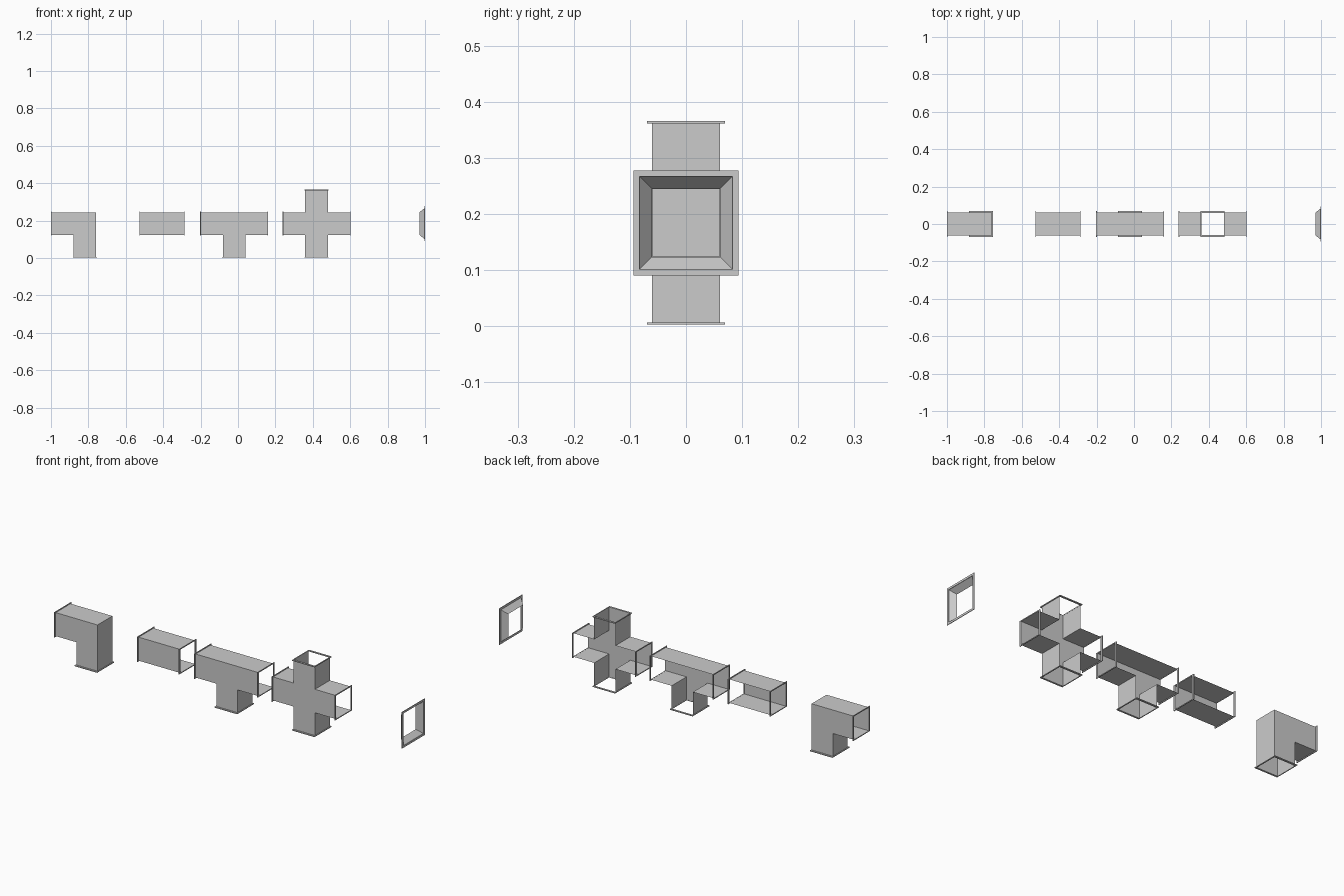
import bpy, bmesh
from mathutils import Vector

if "Cube" in bpy.data.objects:
    bpy.data.objects.remove(bpy.data.objects["Cube"])

H = 0.0605            # half width of one duct cell
ZC = 0.184            # height of the duct axis
T = 0.004             # flange thickness
DIRS = [(1, 0), (-1, 0), (0, 1), (0, -1)]


def finish(name, bm):
    bmesh.ops.remove_doubles(bm, verts=bm.verts, dist=1e-5)
    me = bpy.data.meshes.new(name)
    bm.to_mesh(me)
    bm.free()
    ob = bpy.data.objects.new(name, me)
    bpy.context.collection.objects.link(ob)
    return ob


def quad(bm, pts):
    bm.faces.new([bm.verts.new(p) for p in pts])


def loft(bm, loops, closed=False):
    # bridge a series of rectangular loops
    n = len(loops)
    for i in range(n if closed else n - 1):
        a, b = loops[i], loops[(i + 1) % n]
        for k in range(4):
            m = (k + 1) % 4
            quad(bm, [a[k], a[m], b[m], b[k]])


def rect(c, u, v, hu, hv):
    return [c + u * hu * s + v * hv * t
            for s, t in ((-1, -1), (1, -1), (1, 1), (-1, 1))]


def ring(name, c, n, v, inner, hu, hv, thick):
    # flat square frame whose outer face is at c, thickness going back along n
    u = Vector((0, 1, 0))
    b = c - n * thick
    bm = bmesh.new()
    loft(bm, [rect(c, u, v, inner, inner), rect(c, u, v, hu, hv),
              rect(b, u, v, hu, hv), rect(b, u, v, inner, inner)], True)
    bmesh.ops.recalc_face_normals(bm, faces=bm.faces)
    return finish(name, bm)


def duct(name, xc, arms, back):
    # sheet walls around a centre cell and its arms; arm ends stay open
    cells = {(0, 0)} | set(arms)
    bm = bmesh.new()
    Y = Vector((0, 1, 0))
    for cx, cz in cells:
        c = Vector((xc + cx * 2 * H, 0, ZC + cz * 2 * H))
        X, Z = Vector((1, 0, 0)), Vector((0, 0, 1))
        quad(bm, rect(c - Y * H, X, Z, H, H))
        if back:
            quad(bm, rect(c + Y * H, -X, Z, H, H))
        for d in DIRS:
            is_end = (cx, cz) == d
            if is_end or (cx + d[0], cz + d[1]) in cells:
                continue
            n = Vector((d[0], 0, d[1]))
            quad(bm, rect(c + n * H, Y, n.cross(Y) * -1, H, H))
    finish(name, bm)
    for i, d in enumerate(arms):
        n = Vector((d[0], 0, d[1]))
        end = Vector((xc, 0, ZC)) + n * 3 * H
        v = Vector((abs(d[1]), 0, abs(d[0])))
        ring(f"{name}_flange_{i + 1}", end, n, v, H - 0.0005, 0.0695, 0.0645, T)


L, R, U, D = (-1, 0), (1, 0), (0, 1), (0, -1)
duct("elbow_duct", -1 + 3 * H, [L, D], True)
duct("tee_duct", -0.021, [L, R, D], False)
duct("cross_duct", 0.42, [L, R, U, D], False)

# straight duct: two cells long, open at both ends and at the back
xs = [-0.5275, -0.4065, -0.2855]
bm = bmesh.new()
for a, b in zip(xs, xs[1:]):
    prof = [(H, ZC + H), (-H, ZC + H), (-H, ZC - H), (H, ZC - H)]
    for (y0, z0), (y1, z1) in zip(prof, prof[1:]):
        quad(bm, [(a, y0, z0), (a, y1, z1), (b, y1, z1), (b, y0, z0)])
finish("straight_duct", bm)
for i, (x, s) in enumerate(((xs[0], -1), (xs[2], 1))):
    ring(f"straight_duct_flange_{i + 1}", Vector((x, 0, ZC)), Vector((s, 0, 0)),
         Vector((0, 0, 1)), H - 0.0005, 0.0695, 0.0645, T)

# wall outlet: flared collar with a flat rim
Y, Z = Vector((0, 1, 0)), Vector((0, 0, 1))
bm = bmesh.new()
loft(bm, [rect(Vector((0.97, 0, ZC)), Y, Z, H, H),
          rect(Vector((0.998, 0, ZC)), Y, Z, 0.083, 0.083)])
finish("outlet_collar", bm)
ring("outlet_rim", Vector((1, 0, ZC)), Vector((1, 0, 0)), Z,
     0.083, 0.0935, 0.0935, 0.003)
